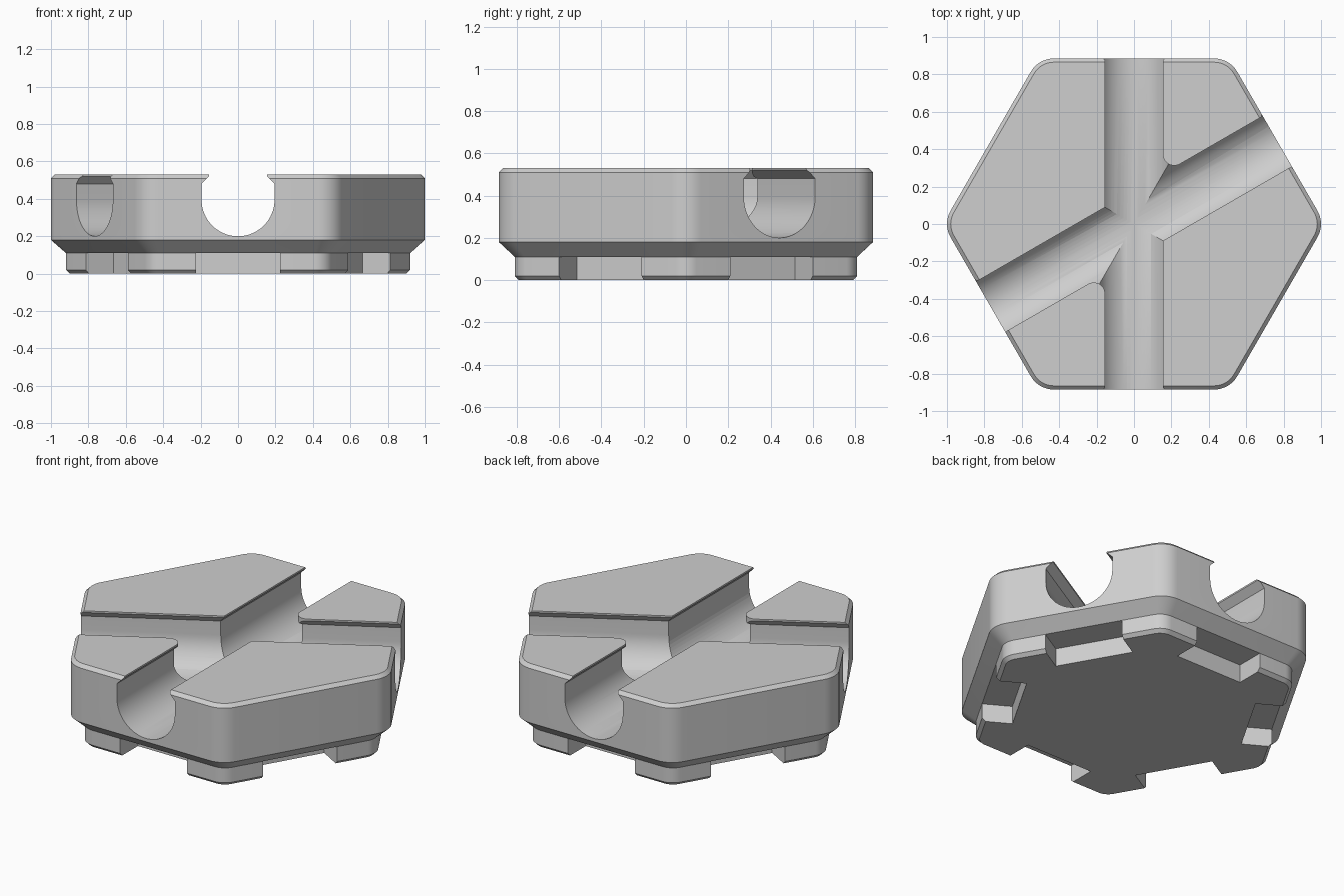
import bpy, bmesh
from math import sin, cos, pi, radians
from mathutils import Matrix, Vector

cube = bpy.data.objects.get("Cube")
if cube:
    bpy.data.objects.remove(cube, do_unlink=True)

grey = bpy.data.materials.new("plain_grey")
grey.use_nodes = True
grey.diffuse_color = (0.62, 0.62, 0.62, 1)
grey.node_tree.nodes["Principled BSDF"].inputs["Base Color"].default_value = (0.62, 0.62, 0.62, 1)


def loft(name, rings, matrix=Matrix()):
    """Skin a stack of equal-length point rings and cap both ends."""
    bm = bmesh.new()
    loops = [[bm.verts.new(p) for p in ring] for ring in rings]
    n = len(loops[0])
    for low, high in zip(loops, loops[1:]):
        for i in range(n):
            j = (i + 1) % n
            bm.faces.new((low[i], low[j], high[j], high[i]))
    bm.faces.new(loops[0][::-1])
    bm.faces.new(loops[-1])
    bmesh.ops.recalc_face_normals(bm, faces=bm.faces)
    bm.transform(matrix)
    mesh = bpy.data.meshes.new(name)
    bm.to_mesh(mesh)
    bm.free()
    mesh.materials.append(grey)
    ob = bpy.data.objects.new(name, mesh)
    bpy.context.collection.objects.link(ob)
    return ob


def prism(name, outline, z0, z1, matrix=Matrix()):
    return loft(name, [[(x, y, z) for x, y in outline] for z in (z0, z1)], matrix)


def hex_ring(flat, radius, z, steps=8):
    """Rounded hexagon with the given centre-to-flat distance."""
    reach = (flat - radius) / cos(pi / 6)
    ring = []
    for k in range(6):
        corner = k * pi / 3
        for s in range(steps + 1):
            a = corner + (s / steps - 0.5) * pi / 3
            ring.append((reach * cos(corner) + radius * cos(a),
                         reach * sin(corner) + radius * sin(a), z))
    return ring


def cut(ob, cutter):
    cutter.hide_render = True
    mod = ob.modifiers.new("cut", "BOOLEAN")
    mod.operation = "DIFFERENCE"
    mod.solver = "EXACT"
    mod.object = cutter
    bpy.context.view_layer.objects.active = ob
    bpy.ops.object.modifier_apply(modifier=mod.name)
    bpy.data.objects.remove(cutter, do_unlink=True)


# Hexagonal body with chamfered rims
body = loft("body", [hex_ring(0.81, 0.10, 0.11), hex_ring(0.885, 0.142, 0.18),
                     hex_ring(0.885, 0.142, 0.51), hex_ring(0.865, 0.122, 0.53)])

# Two round-bottomed channels with overhanging lips
R, LIP, AXIS = 0.195, 0.155, 0.395
profile = [(R * cos(a), AXIS + R * sin(a))
           for a in (pi + pi * i / 32 for i in range(33))]
profile += [(R, 0.48), (LIP, 0.52), (LIP, 0.7), (-LIP, 0.7), (-LIP, 0.52), (-R, 0.48)]
for angle in (90, 30):
    stand = Matrix.Rotation(radians(angle + 90), 4, "Z") @ Matrix.Rotation(pi / 2, 4, "X")
    cut(body, prism("channel_cutter", profile, -1.5, 1.5, stand))

# Rounded lip tips on the two narrow wedges between the channels
tip = 0.06
centre = (LIP + tip) / sin(pi / 6)
outline = [(centre + tip * cos(a), tip * sin(a))
           for a in (radians(120 + 120 * i / 10) for i in range(11))]
outline.append((0.2, 0))
for angle in (60, 240):
    cut(body, prism("tip_cutter", outline, 0.47, 0.7, Matrix.Rotation(radians(angle), 4, "Z")))

# Foot ring below the body, with a notch in the middle of each side
foot = loft("foot", [hex_ring(0.79, 0.08, 0), hex_ring(0.81, 0.10, 0.02),
                     hex_ring(0.81, 0.10, 0.14)])
notch = [(0.64, -0.225), (1.1, -0.225), (1.1, 0.225), (0.64, 0.225)]
for k in range(6):
    cut(foot, prism("notch_cutter", notch, -0.1, 0.3, Matrix.Rotation(pi / 6 + k * pi / 3, 4, "Z")))

# Smooth the rounded surfaces, keep the edges crisp
for ob in (body, foot):
    bpy.ops.object.select_all(action="DESELECT")
    ob.select_set(True)
    bpy.context.view_layer.objects.active = ob
    bpy.ops.object.shade_smooth_by_angle(angle=radians(25))
